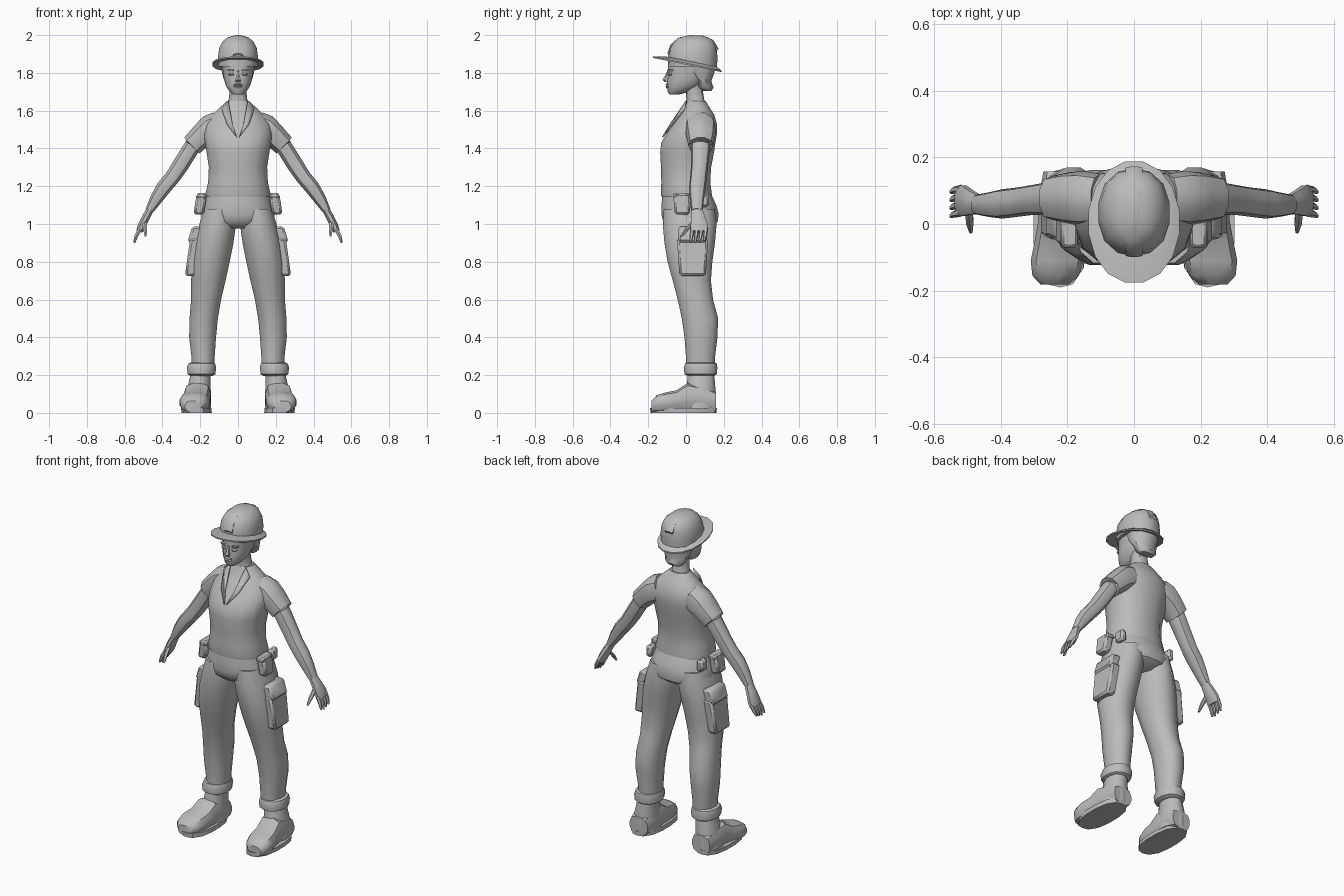
import bpy, bmesh, math
from mathutils import Vector

gray = bpy.data.materials.new("plain gray")
gray.diffuse_color = (0.5, 0.5, 0.5, 1)


def finish(name, bm, mirror=False):
    bmesh.ops.recalc_face_normals(bm, faces=bm.faces)
    me = bpy.data.meshes.new(name)
    bm.to_mesh(me)
    bm.free()
    me.materials.append(gray)
    ob = bpy.data.objects.new(name, me)
    bpy.context.collection.objects.link(ob)
    if mirror:
        ob.modifiers.new("Mirror", 'MIRROR')
    return ob


def loft(name, rings, mirror=False, sides=12, power=2.3):
    """Skin closed rings given as (centre, u axis, v axis)."""
    bm = bmesh.new()
    loops = []
    for c, u, v in rings:
        c, u, v = Vector(c), Vector(u), Vector(v)
        loop = []
        for i in range(sides):
            a = 2 * math.pi * (i + 0.5) / sides
            x, y = math.cos(a), math.sin(a)
            k = (abs(x) ** power + abs(y) ** power) ** (-1 / power)
            loop.append(bm.verts.new(c + u * x * k + v * y * k))
        loops.append(loop)
    for a, b in zip(loops, loops[1:]):
        for i in range(sides):
            j = (i + 1) % sides
            bm.faces.new((a[i], a[j], b[j], b[i]))
    bm.faces.new(loops[0])
    bm.faces.new(loops[-1])
    return finish(name, bm, mirror)


def stack(name, bands, **kw):
    """Horizontal rings: z, x min, x max, y min, y max."""
    return loft(name, [(((x0 + x1) / 2, (y0 + y1) / 2, z),
                        ((x1 - x0) / 2, 0, 0), (0, (y1 - y0) / 2, 0))
                       for z, x0, x1, y0, y1 in bands], **kw)


def limb(name, path, **kw):
    """Rings across a path: x, y, z, radius in the xz plane, radius in y."""
    rings = []
    for i, (x, y, z, ru, rv) in enumerate(path):
        p, q = path[max(i - 1, 0)], path[min(i + 1, len(path) - 1)]
        t = Vector((q[0] - p[0], 0, q[2] - p[2])).normalized()
        rings.append(((x, y, z), (-t.z * ru, 0, t.x * ru), (0, rv, 0)))
    return loft(name, rings, **kw)


def box(name, c, size, bevel=0.012, taper=1.0, mirror=True, tilt=0.0):
    """Bevelled box, narrowed at the bottom and leaned in the xz plane."""
    bm = bmesh.new()
    bmesh.ops.create_cube(bm, size=1)
    for v in bm.verts:
        k = taper if v.co.z < 0 else 1
        x, y, z = v.co.x * size[0], v.co.y * size[1] * k, v.co.z * size[2]
        v.co = Vector((c[0] + x - z * tilt, c[1] + y, c[2] + z))
    bmesh.ops.bevel(bm, geom=bm.edges[:], offset=bevel, segments=1, affect='EDGES')
    return finish(name, bm, mirror)


def plate(name, pts, mirror=True):
    """Thin facet with a slight thickness."""
    bm = bmesh.new()
    bm.faces.new([bm.verts.new(p) for p in pts])
    ob = finish(name, bm, mirror)
    ob.modifiers.new("Solid", 'SOLIDIFY').thickness = 0.008
    return ob


# Shirt body, with the bust as a forward bulge
stack("shirt", [(1.145, -.172, .172, -.132, .138), (1.16, -.174, .174, -.135, .138),
                (1.22, -.160, .160, -.132, .130), (1.30, -.156, .156, -.134, .134),
                (1.38, -.168, .168, -.138, .150), (1.43, -.176, .176, -.133, .157),
                (1.48, -.182, .182, -.102, .165), (1.53, -.175, .175, -.068, .165),
                (1.58, -.135, .135, -.030, .150), (1.61, -.105, .105, -.010, .130),
                (1.65, -.060, .060, .005, .105)], sides=16)
# Sleeves
limb("sleeves", [(.10, .075, 1.525, .075, .075), (.145, .076, 1.505, .078, .082),
                 (.19, .078, 1.470, .066, .078), (.245, .078, 1.415, .060, .066),
                 (.242, .078, 1.421, .046, .050)], mirror=True, sides=10)
# Arms
limb("arms", [(.21, .078, 1.46, .045, .050), (.255, .076, 1.39, .045, .050),
              (.305, .072, 1.31, .045, .045), (.345, .066, 1.25, .042, .044),
              (.395, .060, 1.19, .041, .044), (.435, .058, 1.13, .034, .037),
              (.470, .058, 1.07, .022, .030)], mirror=True, sides=10)
# Hands: palm, fingers and thumb
limb("palms", [(.463, .058, 1.08, .020, .029), (.488, .064, 1.035, .022, .038),
               (.510, .070, .99, .022, .048), (.522, .070, .96, .018, .046)],
     mirror=True, sides=8)
for i in range(4):
    y = .034 + i * .024
    limb(f"finger_{i + 1}", [(.518, y, .975, .012, .012), (.537, y - .004, .94, .011, .011),
                             (.549, y - .010, .900 + .006 * abs(i - 1), .005, .006)],
         mirror=True, sides=6)
limb("thumbs", [(.495, .040, 1.01, .013, .016), (.492, .006, .975, .012, .013),
                (.489, -.022, .935, .006, .007)], mirror=True, sides=6)

# Trousers
stack("trouser_top", [(1.155, -.165, .165, -.126, .136), (1.10, -.180, .180, -.132, .162),
                      (1.05, -.196, .196, -.132, .175), (1.01, -.190, .190, -.122, .168),
                      (.975, -.10, .10, -.08, .12)], sides=16)
stack("trouser_legs", [(1.08, .02, .180, -.12, .155), (1.0, .008, .206, -.126, .165),
                       (.90, .022, .232, -.117, .156), (.80, .042, .246, -.100, .142),
                       (.70, .064, .250, -.072, .134), (.60, .088, .250, -.046, .145),
                       (.50, .105, .258, -.024, .172), (.40, .115, .260, -.010, .168),
                       (.30, .122, .248, -.002, .156), (.23, .124, .246, .000, .155)],
      mirror=True)
# Rolled cuffs
stack("trouser_cuffs", [(.195, .135, .25, .010, .150), (.205, .118, .268, -.010, .165),
                        (.24, .114, .272, -.014, .168), (.262, .120, .264, -.006, .164),
                        (.268, .135, .25, .010, .150)], mirror=True)
# Cargo pockets with flaps, and belt pouches
box("cargo_pockets", (.236, .035, .825), (.062, .165, .20), taper=.85, tilt=.14)
box("pocket_flaps", (.224, .035, .945), (.062, .150, .085), tilt=.30)
box("belt_pouches", (.200, -.020, 1.105), (.055, .095, .11), taper=.85, tilt=.15)
box("pouch_flaps", (.193, -.020, 1.150), (.050, .100, .03), bevel=.008)
box("rear_pouches", (.172, .090, 1.125), (.04, .065, .07))

# Boots: ankle shaft, foot and sole
stack("boot_shafts", [(.24, .145, .245, .012, .145), (.16, .144, .262, .004, .155),
                      (.09, .142, .282, -.010, .160), (.02, .142, .285, -.02, .160)],
      mirror=True)
foot = [(.158, .212, .060, .055), (.10, .212, .070, .068), (.01, .215, .072, .078),
        (-.05, .222, .076, .058), (-.11, .230, .080, .052), (-.155, .235, .070, .045),
        (-.182, .238, .042, .030)]
loft("boot_feet", [((x, y, h + .004), (r, 0, 0), (0, 0, h)) for y, x, r, h in foot],
     mirror=True, power=3)
stack("boot_soles", [(0, .138, .300, -.188, .162), (.026, .140, .302, -.190, .163)],
      mirror=True, power=2.6, sides=14)

# Neck and head
stack("neck", [(1.60, -.068, .068, .000, .115), (1.65, -.052, .052, .004, .098),
               (1.70, -.046, .046, -.002, .090), (1.76, -.05, .05, -.01, .09)], sides=10)
stack("head", [(1.686, -.026, .026, -.088, -.035), (1.70, -.045, .045, -.097, .020),
               (1.73, -.065, .065, -.101, .075), (1.765, -.075, .075, -.100, .110),
               (1.80, -.080, .080, -.095, .130), (1.86, -.086, .086, -.095, .140)], sides=14)
# Hair below the helmet
stack("hair", [(1.705, -.045, .045, .085, .135), (1.722, -.062, .062, .062, .146),
               (1.755, -.074, .074, .050, .134), (1.80, -.088, .088, .000, .150),
               (1.86, -.092, .092, -.02, .155)], sides=10)
# Face details
stack("nose", [(1.752, -.014, .014, -.112, -.08), (1.763, -.016, .016, -.124, -.08),
               (1.785, -.010, .010, -.112, -.08), (1.812, -.007, .007, -.099, -.08)], sides=6)
stack("lips", [(1.718, -.016, .016, -.104, -.08), (1.727, -.027, .027, -.109, -.08),
               (1.732, -.026, .026, -.103, -.08), (1.738, -.025, .025, -.109, -.08),
               (1.744, -.012, .012, -.104, -.08)], sides=8)
stack("eyes", [(1.785, .022, .046, -.096, -.07), (1.792, .017, .052, -.099, -.07),
               (1.800, .022, .046, -.096, -.07)], mirror=True, sides=8)
stack("brows", [(1.809, .015, .058, -.098, -.06), (1.818, .018, .058, -.099, -.06)],
      mirror=True, sides=8)

# Helmet: dome, sloping brim and crest
stack("helmet_dome", [(1.835, -.106, .106, -.095, .165), (1.88, -.108, .108, -.096, .166),
                      (1.93, -.101, .101, -.088, .164), (1.965, -.084, .084, -.066, .150),
                      (1.988, -.056, .056, -.034, .118), (1.997, -.024, .024, .01, .07)],
      sides=14)
loft("helmet_brim", [((0, .025, 1.862), (.105, 0, 0), (0, .135, -.025)),
                     ((0, .006, 1.850), (.138, 0, 0), (0, .184, -.038)),
                     ((0, .006, 1.842), (.138, 0, 0), (0, .184, -.038)),
                     ((0, .025, 1.848), (.098, 0, 0), (0, .125, -.025))],
     sides=16, power=2.1)
crest = [(-.092, 1.90), (-.078, 1.945), (-.040, 1.982), (.02, 1.997), (.09, 1.994),
         (.140, 1.970), (.166, 1.925)]
loft("helmet_crest", [((0, y, z - .006), (.026, 0, 0), (0, (y - .037) * .05, .009))
                      for y, z in crest], sides=8, power=4)

# Open collar
plate("collar", [(.052, .000, 1.655), (.088, -.012, 1.612), (.060, -.080, 1.53),
                 (.008, -.126, 1.462), (.030, -.085, 1.53)])

bpy.ops.object.select_all(action='DESELECT')
for ob in bpy.context.scene.objects:
    ob.select_set(True)
    bpy.context.view_layer.objects.active = ob
bpy.ops.object.shade_smooth_by_angle(angle=math.radians(40))
